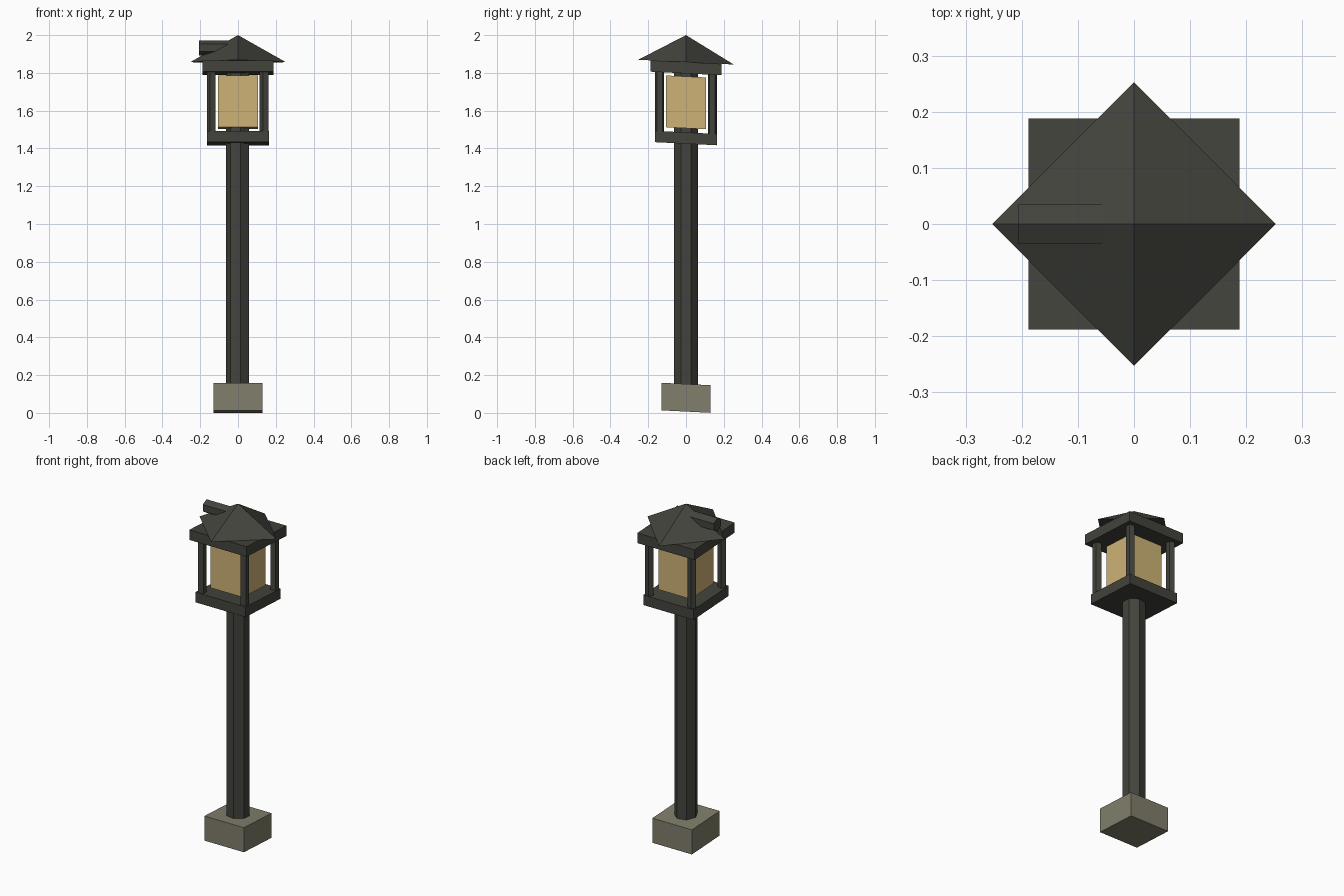
import bpy, bmesh, math
from mathutils import Matrix, Vector

if "Cube" in bpy.data.objects:
    bpy.data.objects.remove(bpy.data.objects["Cube"])

SLANT = 0.05  # horizontal faces fall slightly toward the back


def material(name, rgb):
    m = bpy.data.materials.new(name)
    m.diffuse_color = (*rgb, 1)
    m.use_nodes = True
    m.node_tree.nodes["Principled BSDF"].inputs["Base Color"].default_value = m.diffuse_color
    return m


iron = material("dark_iron", (0.056, 0.057, 0.046))
stone = material("grey_stone", (0.22, 0.21, 0.15))
amber = material("amber_glass", (0.62, 0.45, 0.185))


def finish(name, bm, mat):
    for v in bm.verts:
        v.co.z -= SLANT * v.co.y
    bmesh.ops.recalc_face_normals(bm, faces=bm.faces[:])
    me = bpy.data.meshes.new(name)
    bm.to_mesh(me)
    bm.free()
    me.materials.append(mat)
    ob = bpy.data.objects.new(name, me)
    bpy.context.collection.objects.link(ob)


def box(name, half, z0, z1, mat):
    bm = bmesh.new()
    m = Matrix.Translation((0, 0, (z0 + z1) / 2)) @ Matrix.Diagonal((2 * half, 2 * half, z1 - z0, 1))
    bmesh.ops.create_cube(bm, size=1, matrix=m)
    finish(name, bm, mat)


def prism(name, sides, r1, r2, start, end, spin, mat):
    """Cylinder or cone between two points, spun about its axis."""
    a, b = Vector(start), Vector(end)
    rot = (b - a).to_track_quat('Z', 'Y').to_matrix().to_4x4() if abs((b - a).x) > 1e-6 else Matrix()
    m = Matrix.Translation((a + b) / 2) @ rot @ Matrix.Rotation(spin, 4, 'Z')
    bm = bmesh.new()
    bmesh.ops.create_cone(bm, cap_ends=True, segments=sides, radius1=r1, radius2=r2,
                          depth=(b - a).length, matrix=m)
    bmesh.ops.remove_doubles(bm, verts=bm.verts[:], dist=1e-5)
    # turn so the first corner lies at the requested angle
    finish(name, bm, mat)


# create_cone places its first corner on +y, so a quarter turn puts it on -x
TO_LEFT = math.pi / 2

# footing and pole
box("stone_base", 0.13, 0.007, 0.153, stone)
prism("pole", 7, 0.064, 0.064, (0, 0, 0.10), (0, 0, 1.82), TO_LEFT, iron)

# lantern
box("lantern_floor", 0.165, 1.425, 1.485, iron)
box("lantern_glass", 0.106, 1.507, 1.781, amber)
box("lantern_ceiling", 0.188, 1.797, 1.857, iron)
for sx in (-1, 1):
    for sy in (-1, 1):
        x, y = 0.14 * sx, 0.14 * sy
        prism("corner_post", 5, 0.025, 0.025, (x, y, 1.46), (x, y, 1.82), TO_LEFT, iron)

# diamond-set roof and side pipe
prism("roof", 4, 0.253, 0, (0, 0, 1.857), (0, 0, 2.0), 0, iron)
prism("roof_pipe", 6, 0.04, 0.04, (-0.207, 0, 1.931), (-0.02, 0, 1.931), 0, iron)
